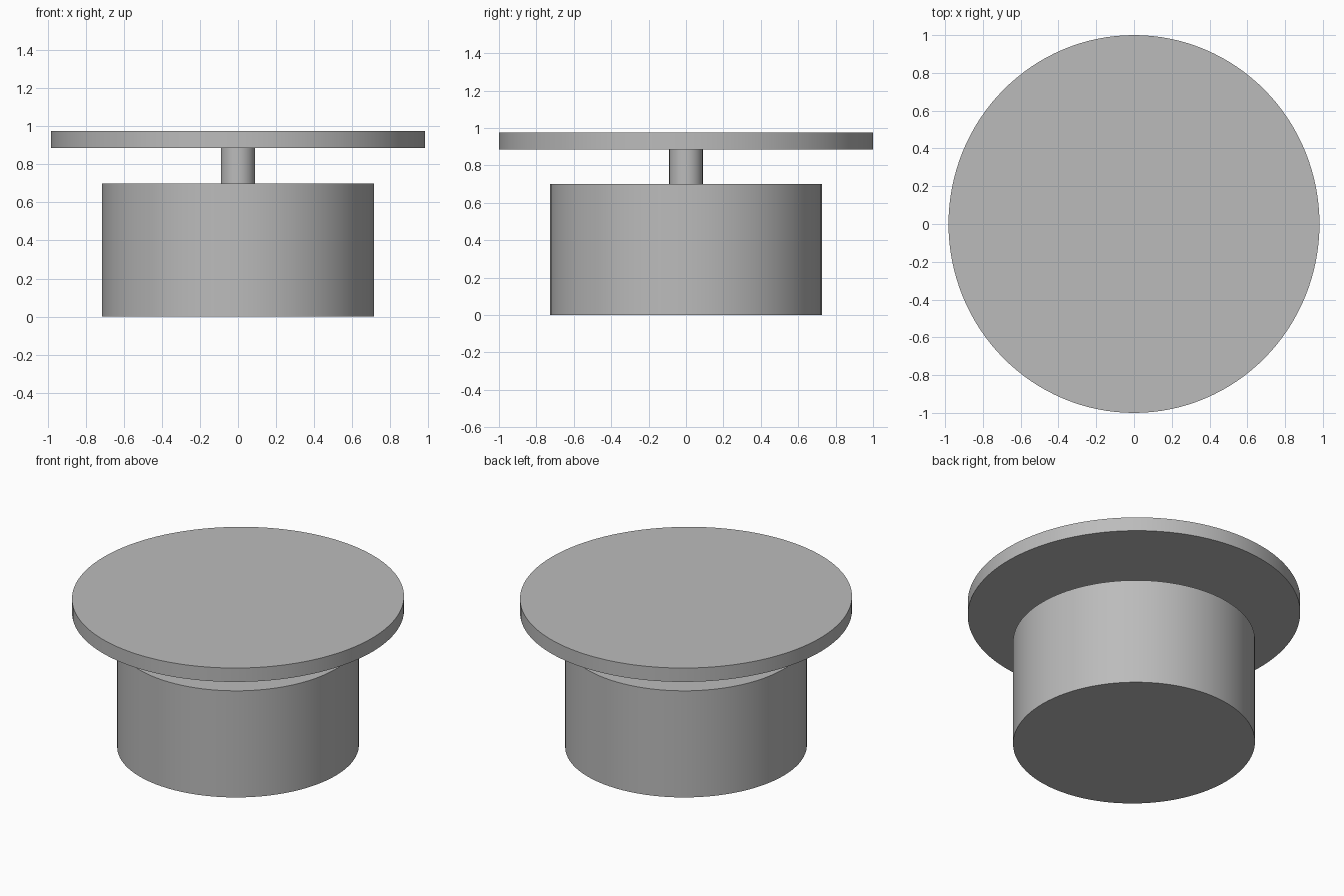
import bpy
import math

cube = bpy.data.objects.get("Cube")
if cube:
    bpy.data.objects.remove(cube, do_unlink=True)

# Single plain grey
grey = bpy.data.materials.new("plain grey")
grey.use_nodes = True
colour = (0.5, 0.5, 0.5, 1)
grey.diffuse_color = colour
grey.node_tree.nodes["Principled BSDF"].inputs["Base Color"].default_value = colour


def drum(name, rx, ry, bottom, top, sides):
    """Upright elliptical cylinder with smooth sides and sharp rims."""
    bpy.ops.mesh.primitive_cylinder_add(
        vertices=sides, radius=1, depth=1, location=(0, 0, (bottom + top) / 2))
    part = bpy.context.object
    part.name = name
    part.scale = (rx, ry, top - bottom)
    bpy.ops.object.transform_apply(location=False, rotation=False, scale=True)
    part.data.materials.append(grey)
    bpy.ops.object.shade_smooth_by_angle(angle=math.radians(30))
    return part


# Wide body, short stem and broad thin lid
drum("body", 0.715, 0.727, 0, 0.70, 96)
drum("stem", 0.09, 0.09, 0.70, 0.885, 48)
drum("lid", 0.982, 1.0, 0.885, 0.976, 128)
